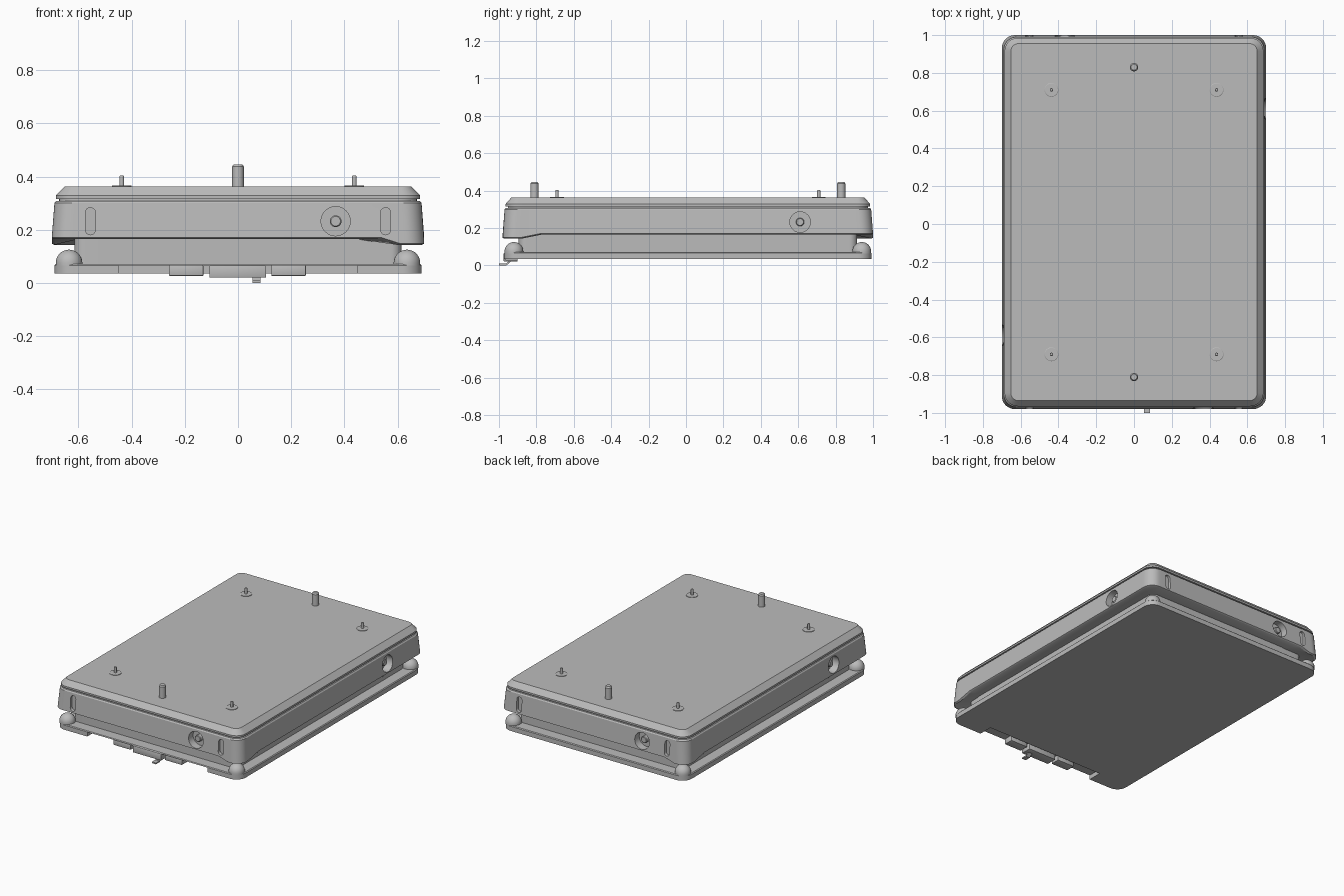
import bpy, bmesh, math
from mathutils import Matrix, Vector

old = bpy.data.objects.get("Cube")
if old:
    bpy.data.objects.remove(old, do_unlink=True)

grey = bpy.data.materials.new("plain grey")
grey.use_nodes = True
grey.diffuse_color = (0.5, 0.5, 0.5, 1)
grey.node_tree.nodes["Principled BSDF"].inputs["Base Color"].default_value = (0.5, 0.5, 0.5, 1)

MID_Y = 0.01      # centre of the case along y
parts = []


def make_object(name, bm, keep=True):
    bmesh.ops.recalc_face_normals(bm, faces=bm.faces)
    mesh = bpy.data.meshes.new(name)
    bm.to_mesh(mesh)
    bm.free()
    mesh.materials.append(grey)
    obj = bpy.data.objects.new(name, mesh)
    bpy.context.collection.objects.link(obj)
    if keep:
        parts.append(obj)
    else:
        obj.hide_render = True
    return obj


def skin(rings):
    """Closed skin through rings that have the same number of points."""
    bm = bmesh.new()
    loops = [[bm.verts.new(p) for p in ring] for ring in rings]
    n = len(loops[0])
    for a, b in zip(loops, loops[1:]):
        for i in range(n):
            j = (i + 1) % n
            bm.faces.new((a[i], a[j], b[j], b[i]))
    bm.faces.new(loops[0][::-1])
    bm.faces.new(loops[-1])
    return bm


def rounded_ring(hx, hy, z, r=0.07, drop=0.0):
    """Rounded rectangle; drop lowers two diagonally opposite corners."""
    arc = [math.radians(a) for a in range(0, 91, 10)]
    quarter = [(hx, hy - 0.2), (hx, hy - 0.09)]
    quarter += [(hx - r + r * math.cos(a), hy - r + r * math.sin(a)) for a in arc]
    quarter += [(hx - 0.09, hy), (hx - 0.16, hy)]
    ring = []
    for sx, sy in ((1, 1), (-1, 1), (-1, -1), (1, -1)):
        diagonal = sx * sy < 0
        pts = [(sx * x, sy * y + MID_Y,
                z - (drop if diagonal and 0 < i < len(quarter) - 1 else 0))
               for i, (x, y) in enumerate(quarter)]
        ring += pts[::-1] if diagonal else pts
    return ring


def lathe(name, profile, place, keep=True, seg=32):
    rings = [[(r * math.cos(t), r * math.sin(t), z)
              for t in (2 * math.pi * i / seg for i in range(seg))] for r, z in profile]
    bm = skin(rings)
    bm.transform(place)
    return make_object(name, bm, keep)


def box(name, lo, hi, keep=True, bevel=0.0):
    lo, hi = Vector(lo), Vector(hi)
    bm = bmesh.new()
    bmesh.ops.create_cube(bm, size=1)
    bm.transform(Matrix.Translation((lo + hi) / 2) @ Matrix.Diagonal((hi - lo).to_4d()))
    if bevel:
        bmesh.ops.bevel(bm, geom=bm.edges[:], offset=bevel, segments=2, affect='EDGES', profile=0.5)
    return make_object(name, bm, keep)


def cut(target, cutter):
    mod = target.modifiers.new("cut", 'BOOLEAN')
    mod.operation = 'DIFFERENCE'
    mod.solver = 'EXACT'
    mod.object = cutter
    bpy.context.view_layer.objects.active = target
    bpy.ops.object.modifier_apply(modifier=mod.name)
    bpy.data.objects.remove(cutter, do_unlink=True)


# Base plate with a shallow bay under its front edge
base = make_object("base_plate", skin([
    rounded_ring(0.69, 0.982, 0.035), rounded_ring(0.69, 0.982, 0.066),
    rounded_ring(0.685, 0.977, 0.071)]))
cut(base, box("bay_cutter", (-0.45, -1.1, 0), (0.45, -0.875, 0.065), False))

# Pedestal between plate and case
make_object("pedestal", skin([rounded_ring(0.615, 0.905, 0.068, 0.04),
                              rounded_ring(0.615, 0.905, 0.18, 0.04)]))

# Case walls, with two lowered corners
case = make_object("case_walls", skin([
    rounded_ring(0.6, 0.89, 0.165, 0.04),
    rounded_ring(0.69, 0.98, 0.165, 0.065, 0.022),
    rounded_ring(0.7, 0.99, 0.17, 0.07, 0.022),
    rounded_ring(0.69, 0.98, 0.3),
    rounded_ring(0.684, 0.974, 0.308)]))

# Seam and chamfered lid
make_object("seam", skin([rounded_ring(0.672, 0.962, 0.3), rounded_ring(0.672, 0.962, 0.325)]))
make_object("lid", skin([
    rounded_ring(0.685, 0.975, 0.316), rounded_ring(0.685, 0.975, 0.328),
    rounded_ring(0.652, 0.945, 0.362, 0.04)]))


def outward(x, y, z, turn):
    """Frame whose z axis points out of the front wall, turned about the vertical."""
    return (Matrix.Translation((0, MID_Y, 0)) @ Matrix.Rotation(turn, 4, 'Z')
            @ Matrix.Translation((x, y, z)) @ Matrix.Rotation(math.pi / 2, 4, 'X'))


# Round sockets with centre pins and slots, repeated by a half turn
for side, turn in (("front", 0), ("back", math.pi)):
    for face, place in ((side, outward(0.367, -0.982, 0.232, turn)),
                        (side + "_flank", outward(0.6, -0.692, 0.232, turn + math.pi / 2))):
        cut(case, lathe("socket_cutter", [(0.055, -0.045), (0.055, 0.05)], place, False))
        lathe(face + "_socket_pin", [(0.022, -0.06), (0.022, -0.018), (0.018, -0.014)], place)
    for x in (-0.555, 0.555):
        outline = [(0.019 * math.cos(t), 0.019 * math.sin(t) + (0.032 if i < 13 else -0.032))
                   for i, t in enumerate([math.pi * k / 12 for k in range(13)]
                                         + [math.pi * (1 + k / 12) for k in range(13)])]
        bm = skin([[(u, v, w) for u, v in outline] for w in (-0.018, 0.05)])
        bm.transform(outward(x, -0.985, 0.232, turn))
        cut(case, make_object("slot_cutter", bm, False))

# Corner bumpers, lid studs and locating pegs
for sx in (-1, 1):
    for sy in (-1, 1):
        tag = ("left" if sx > 0 else "right") + ("_back" if sy > 0 else "_front")
        dome = [(0.05, 0.065)] + [(0.05 * math.cos(a), 0.075 + 0.05 * math.sin(a))
                                  for a in (math.radians(d) for d in range(0, 89, 11))]
        lathe(tag + "_bumper", dome, Matrix.Translation((sx * 0.635, MID_Y + sy * 0.93, 0)))
        lathe(tag + "_stud", [(0.037, 0.36), (0.037, 0.365), (0.034, 0.367), (0.009, 0.367),
                              (0.009, 0.4), (0.007, 0.403)],
              Matrix.Translation((sx * 0.437, MID_Y + sy * 0.7, 0)), seg=24)
        # Small side screws on the pedestal
        lathe(tag + "_side_screw", [(0.014, -0.01), (0.014, 0.003)],
              Matrix.Translation((sx * 0.615, MID_Y + sy * 0.673, 0.103))
              @ Matrix.Rotation(sx * math.pi / 2, 4, 'Y'), seg=20)
for sy, tag in ((-1, "front"), (1, "back")):
    lathe(tag + "_peg", [(0.022, 0.355), (0.022, 0.438), (0.016, 0.446)],
          Matrix.Translation((0, MID_Y + sy * 0.82, 0)))

# Latch blocks in the bay
box("latch_block", (-0.108, -0.975, 0.02), (0.106, -0.9, 0.067), bevel=0.004)
box("right_latch_pad", (-0.26, -0.965, 0.026), (-0.13, -0.9, 0.067), bevel=0.004)
box("left_latch_pad", (0.125, -0.965, 0.026), (0.255, -0.9, 0.067), bevel=0.004)

# Bent release tab
side_path = [(-1, 0), (-0.96, 0), (-0.935, 0.022), (-0.935, 0.032), (-0.963, 0.009), (-1, 0.009)]
make_object("release_tab", skin([[(x, y, z) for y, z in side_path] for x in (0.054, 0.084)]))

# Smooth round surfaces, keep edges sharp
bpy.ops.object.select_all(action='DESELECT')
for obj in parts:
    obj.select_set(True)
bpy.context.view_layer.objects.active = parts[0]
bpy.ops.object.shade_smooth_by_angle(angle=math.radians(30))
